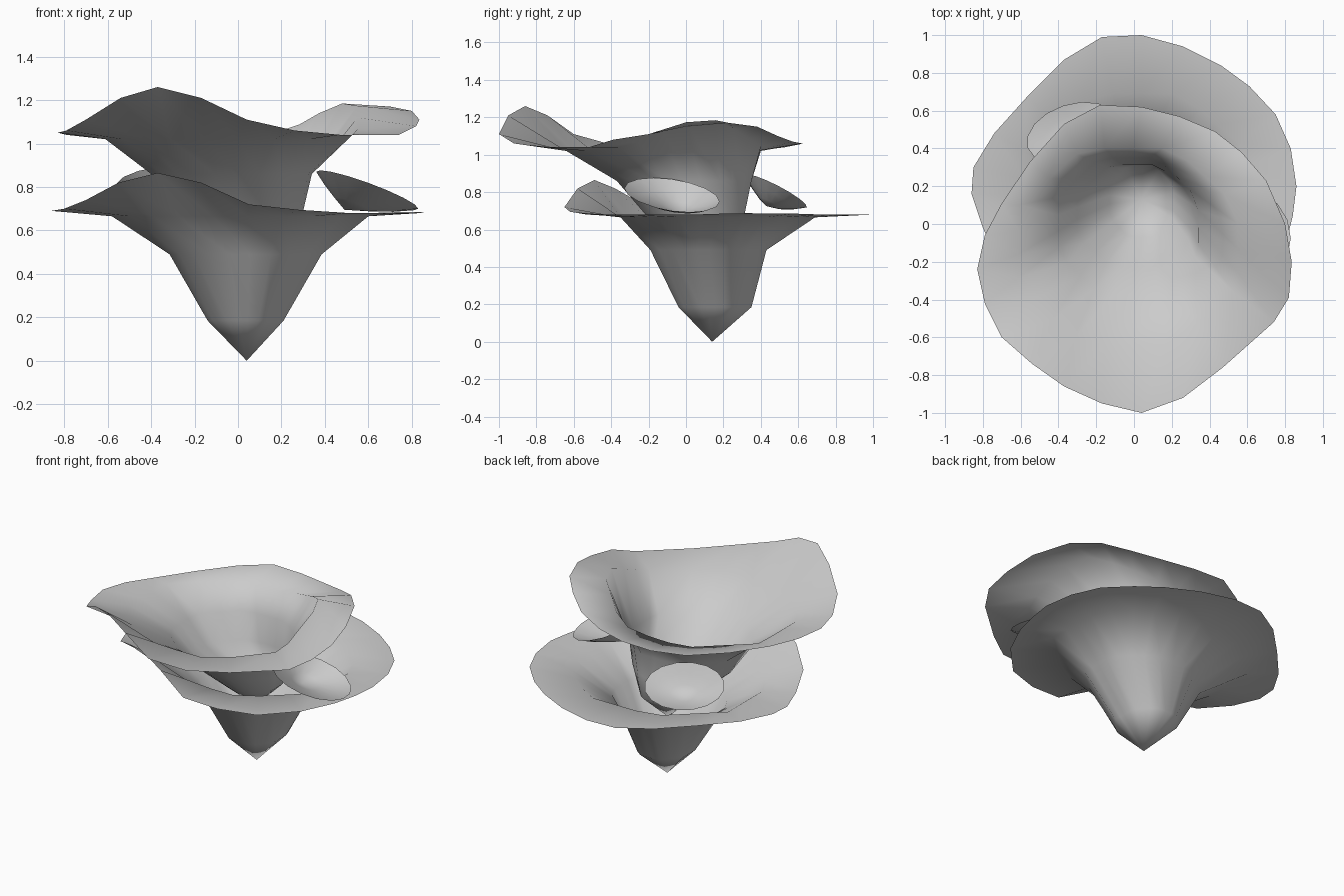
import bpy, bmesh, math

# Wavy lip outlines, counter-clockwise from the front
UPPER_LIP = [
    (0.04, -1.00, 1.11), (0.26, -0.92, 1.06), (0.47, -0.76, 1.04), (0.74, -0.52, 1.04),
    (0.82, -0.39, 1.08), (0.835, -0.20, 1.11), (0.80, 0.00, 1.15), (0.70, 0.23, 1.17),
    (0.57, 0.38, 1.15), (0.43, 0.49, 1.10), (0.24, 0.57, 1.07), (0.04, 0.62, 1.06),
    (-0.18, 0.63, 1.06), (-0.37, 0.53, 1.04), (-0.55, 0.33, 1.03), (-0.70, 0.11, 1.03),
    (-0.79, -0.06, 1.04), (-0.83, -0.24, 1.05), (-0.79, -0.42, 1.06), (-0.70, -0.60, 1.11),
    (-0.54, -0.74, 1.21), (-0.37, -0.86, 1.26), (-0.17, -0.95, 1.21),
]
LOWER_LIP = [
    (0.05, -0.65, 0.72), (0.28, -0.62, 0.695), (0.51, -0.53, 0.68), (0.70, -0.33, 0.68),
    (0.80, -0.12, 0.68), (0.84, 0.04, 0.68), (0.86, 0.20, 0.685), (0.83, 0.40, 0.685),
    (0.75, 0.58, 0.685), (0.61, 0.73, 0.68), (0.46, 0.84, 0.68), (0.26, 0.94, 0.68),
    (0.04, 1.00, 0.68), (-0.17, 0.99, 0.68), (-0.37, 0.87, 0.68), (-0.56, 0.68, 0.68),
    (-0.74, 0.48, 0.68), (-0.85, 0.30, 0.69), (-0.86, 0.16, 0.69), (-0.80, -0.02, 0.70),
    (-0.70, -0.24, 0.74), (-0.55, -0.38, 0.82), (-0.37, -0.49, 0.865), (-0.17, -0.58, 0.82),
]


def loft(name, rings, tip):
    """Skin a list of rings and close it onto a single tip point."""
    bm = bmesh.new()
    loops = [[bm.verts.new(p) for p in ring] for ring in rings]
    end = bm.verts.new(tip)
    n = len(loops[0])
    for i in range(n):
        j = (i + 1) % n
        for a, b in zip(loops, loops[1:]):
            bm.faces.new((a[i], b[i], b[j], a[j]))
        bm.faces.new((loops[-1][i], end, loops[-1][j]))
    # Keep the open side up
    for f in bm.faces:
        f.smooth = True
    bm.normal_update()
    if sum(f.normal.z * f.calc_area() for f in bm.faces) < 0:
        bmesh.ops.reverse_faces(bm, faces=bm.faces[:])
    mesh = bpy.data.meshes.new(name)
    bm.to_mesh(mesh)
    bm.free()
    ob = bpy.data.objects.new(name, mesh)
    bpy.context.collection.objects.link(ob)
    return ob


def funnel(name, lip, centre, rounds, tip, bump=0.0):
    """Lip outline followed by soft octagons (cx, cy, rx, ry, z) down to the tip."""
    angles = [math.atan2((y - centre[1]) / 0.81, (x - centre[0]) / 0.84) for x, y, z in lip]
    eighth = math.pi / 8
    rings = [lip]
    for k, (cx, cy, rx, ry, z) in enumerate(rounds):
        ring = []
        for a in angles:
            # distance to the flat side of an octagon, flats facing the axes
            off = (a + eighth) % (2 * eighth) - eighth
            r = 1.0 / math.cos(off)
            lift = bump * max(0, math.cos(a - 0.43)) ** 5 if k == 0 else 0
            ring.append((cx + r * rx * math.cos(a), cy + r * ry * math.sin(a), z + lift))
        rings.append(ring)
    return loft(name, rings, tip)


def cup(name, centre, facing, out, side, drop, twist, tip):
    """Small tilted saucer growing outward from the stem."""
    c, s = math.cos(facing), math.sin(facing)
    rings = []
    for scale, sink in ((1, 0), (0.7, 0.035), (0.35, 0.065)):
        ring = []
        for i in range(16):
            a = math.tau * i / 16
            u, v = out * scale * math.cos(a), side * scale * math.sin(a)
            mx = centre[0] * scale + tip[0] * (1 - scale)
            my = centre[1] * scale + tip[1] * (1 - scale)
            ring.append((mx + u * c - v * s, my + u * s + v * c,
                         centre[2] - drop * u + twist * v - sink))
        rings.append(ring)
    return loft(name, rings, tip)


# Two large stacked funnels
funnel("lower_funnel", LOWER_LIP, (0, 0.19),
       [(0.01, 0.17, 0.59, 0.52, 0.665), (0.035, 0.12, 0.35, 0.31, 0.49),
        (0.035, 0.155, 0.175, 0.195, 0.185)], (0.04, 0.14, 0))
funnel("upper_funnel", UPPER_LIP, (0, -0.18),
       [(-0.03, -0.12, 0.58, 0.52, 1.02), (-0.03, -0.01, 0.37, 0.36, 0.86),
        (0.0, 0.045, 0.30, 0.27, 0.69), (0.04, 0.12, 0.17, 0.19, 0.54)],
       (0.04, 0.13, 0.37), 0.17)

# Two small cups at the side and back
cup("side_cup", (0.595, -0.075, 0.785), 0.0, 0.235, 0.255, 0.36, -0.14, (0.49, -0.02, 0.695))
cup("back_cup", (-0.325, 0.48, 0.805), math.radians(108), 0.155, 0.25, 0.58, 0.03, (-0.29, 0.43, 0.725))
